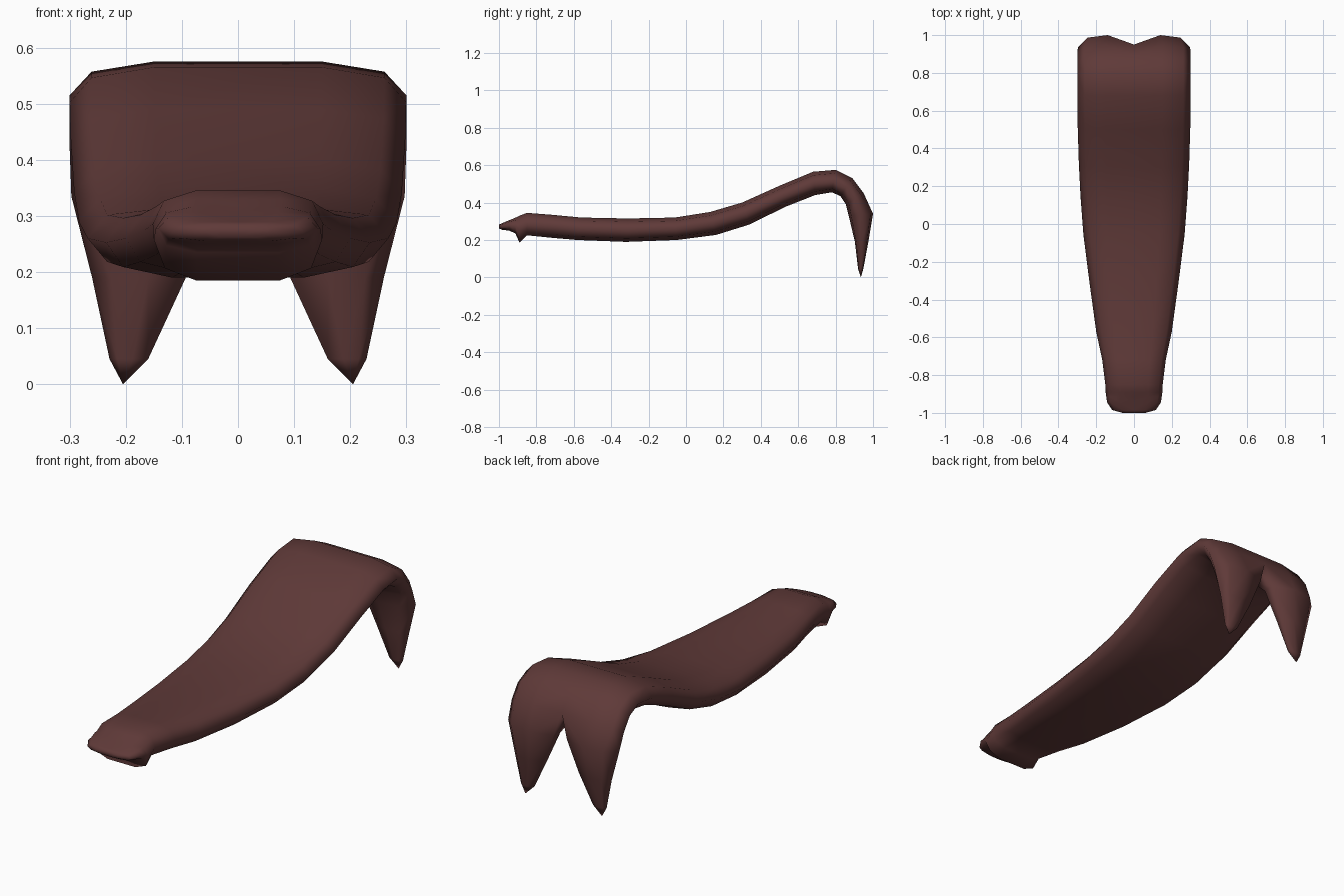
import bpy, bmesh

if "Cube" in bpy.data.objects:
    bpy.data.objects.remove(bpy.data.objects["Cube"])

# Half cross-section (u: inner to outer edge, v: upper to lower surface)
BODY = [(0, 0), (.5, 0), (.87, .15), (1, .5), (.87, .85), (.5, 1), (0, 1)]
PRONG = [(0, .3), (.4, 0), (.8, .1), (1, .5), (.8, .9), (.4, 1), (0, .7)]

# Sections: upper y, z, lower y, z, half width
bar = [
    (-1.0, .283, -1.0, .262, .06),
    (-.985, .289, -.985, .255, .115),
    (-.945, .306, -.945, .25, .142),
    (-.915, .318, -.912, .235, .147),
    (-.89, .33, -.89, .185, .15),
    (-.85, .345, -.85, .225, .152),
    (-.72, .335, -.72, .212, .168),
    (-.56, .32, -.58, .20, .20),
    (-.31, .315, -.32, .19, .235),
    (-.06, .32, -.05, .20, .268),
    (.13, .35, .16, .227, .283),
    (.30, .40, .34, .283, .292),
    (.50, .49, .53, .377, .298),
    (.68, .565, .69, .44, .30),
    (.80, .575, .78, .455, .30),
    (.89, .53, .825, .435, .30),
    (.95, .45, .855, .39, .30),
]
# Prong sections: upper y, z, lower y, z, inner x, outer x
prong = [
    (1.0, .34, .87, .33, .035, .297),
    (.975, .19, .903, .19, .093, .26),
    (.948, .045, .92, .045, .16, .229),
]


def ring(bm, shape, yt, zt, yb, zb, x0, x1):
    return [bm.verts.new((x0 + (x1 - x0) * u, yt + (yb - yt) * v, zt + (zb - zt) * v))
            for u, v in shape]


bm = bmesh.new()
rings = [ring(bm, BODY, *s[:4], 0, s[4]) for s in bar]
rings += [ring(bm, PRONG, *s) for s in prong]

# Bar skin, closed on the inner side where it splits into prongs
for i, (a, b) in enumerate(zip(rings, rings[1:])):
    steps = 7 if i >= len(bar) - 1 else 6
    for k in range(steps):
        j = (k + 1) % 7
        bm.faces.new((a[k], a[j], b[j], b[k]))

# Front lip cap and pointed prong tip
bm.faces.new(rings[0])
tip = bm.verts.new((.205, .935, 0))
for k in range(7):
    bm.faces.new((rings[-1][k], rings[-1][(k + 1) % 7], tip))
bmesh.ops.recalc_face_normals(bm, faces=bm.faces[:])
# outward check: outermost side of the bar must face +x
bm.normal_update()
side = max(bm.faces, key=lambda f: f.calc_center_median().x)
if side.normal.x < 0:
    bmesh.ops.reverse_faces(bm, faces=bm.faces[:])
for f in bm.faces:
    f.smooth = True

mesh = bpy.data.meshes.new("forked_pry_bar")
bm.to_mesh(mesh)
bm.free()
mat = bpy.data.materials.new("dark red brown")
mat.diffuse_color = (.115, .042, .04, 1)
mat.use_nodes = True
mat.node_tree.nodes["Principled BSDF"].inputs["Base Color"].default_value = mat.diffuse_color
mesh.materials.append(mat)

obj = bpy.data.objects.new("forked_pry_bar", mesh)
bpy.context.collection.objects.link(obj)

# Other half
mirror = obj.modifiers.new("mirror", 'MIRROR')
mirror.use_clip = True
mirror.merge_threshold = .0005
